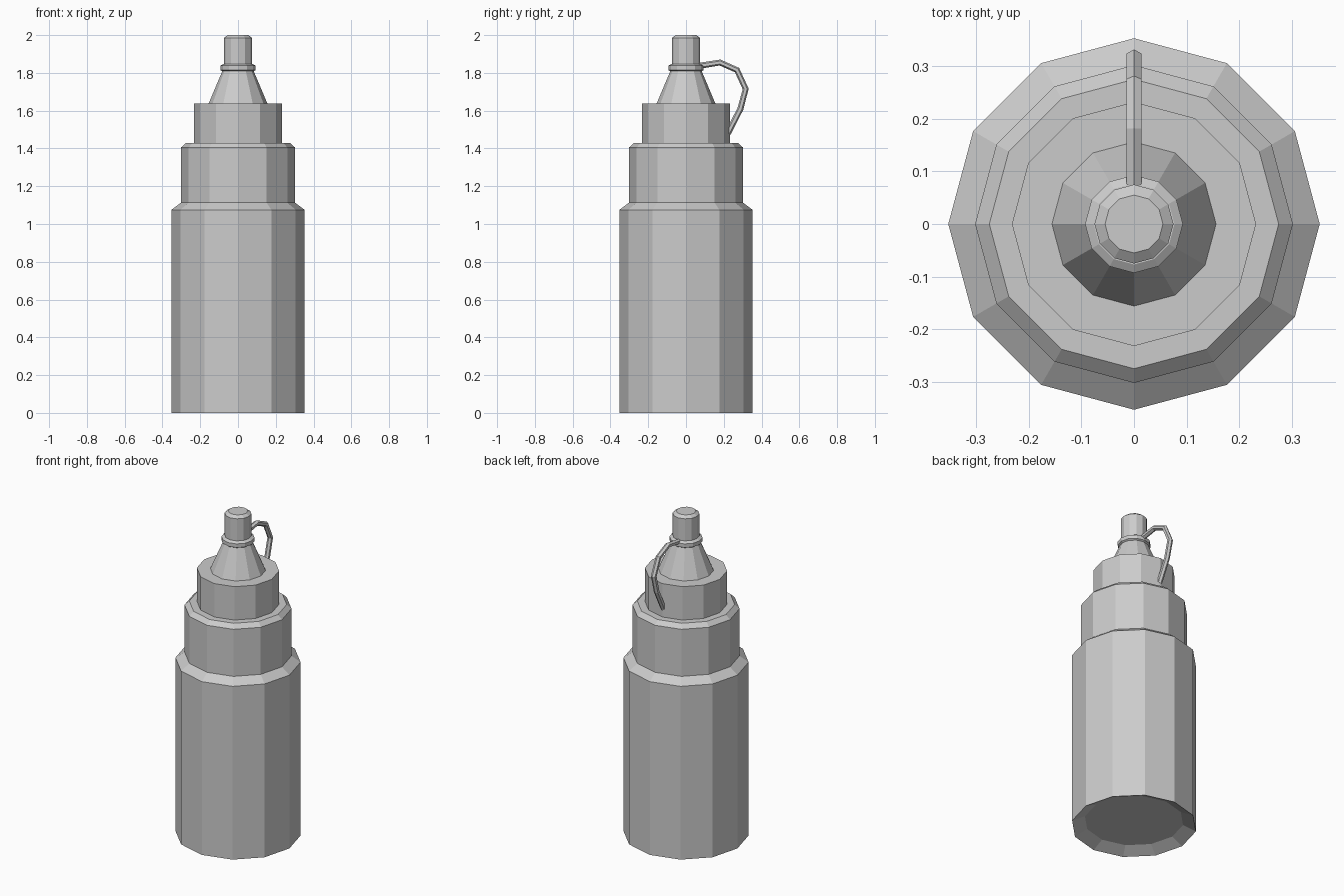
import bpy, bmesh
from math import sin, cos, pi, radians
from mathutils import Vector

cube = bpy.data.objects.get("Cube")
if cube:
    bpy.data.objects.remove(cube, do_unlink=True)

# One plain grey for the whole bottle
grey = bpy.data.materials.new("plain_grey")
grey.use_nodes = True
colour = (0.6, 0.6, 0.6, 1)
grey.diffuse_color = colour
grey.node_tree.nodes["Principled BSDF"].inputs["Base Color"].default_value = colour


def loft(name, rings):
    """Bridge equal-sized rings of points and cap both ends."""
    bm = bmesh.new()
    loops = [[bm.verts.new(p) for p in ring] for ring in rings]
    n = len(loops[0])
    for a, b in zip(loops, loops[1:]):
        for i in range(n):
            j = (i + 1) % n
            bm.faces.new((a[i], a[j], b[j], b[i]))
    bm.faces.new(loops[0])
    bm.faces.new(loops[-1])
    bmesh.ops.recalc_face_normals(bm, faces=bm.faces)
    mesh = bpy.data.meshes.new(name)
    bm.to_mesh(mesh)
    bm.free()
    mesh.materials.append(grey)
    obj = bpy.data.objects.new(name, mesh)
    bpy.context.collection.objects.link(obj)
    return obj


def turned(name, profile, sides=12):
    """Turn a (radius, height) profile around the z axis."""
    angles = [2 * pi * i / sides for i in range(sides)]
    return loft(name, [[(r * cos(a), r * sin(a), z) for a in angles]
                       for r, z in profile])


def tube(name, path, radius, sides=6):
    """Sweep a six-sided section along a (y, z) path, with mitred bends."""
    pts = [Vector((0, y, z)) for y, z in path]
    across = Vector((1, 0, 0))
    rings = []
    for i, p in enumerate(pts):
        before = (p - pts[max(i - 1, 0)]).normalized()
        after = (pts[min(i + 1, len(pts) - 1)] - p).normalized()
        out = across.cross((before + after).normalized())
        rings.append([p + radius * (out * cos(2 * pi * k / sides)
                                    + across * sin(2 * pi * k / sides))
                      for k in range(sides)])
    return loft(name, rings)


# Bottle with recessed base and sloping shoulder
turned("bottle_body", [(0.28, 0.035), (0.353, 0), (0.353, 1.075),
                       (0.302, 1.113)])
# Stepped collar and screw cap
turned("collar", [(0.302, 1.113), (0.302, 1.405), (0.275, 1.43)])
turned("screw_cap", [(0.232, 1.43), (0.232, 1.637)])
# Nozzle, retaining ring and tip cover
turned("nozzle_cone", [(0.156, 1.637), (0.082, 1.812)])
turned("retaining_ring", [(0.082, 1.808), (0.093, 1.815), (0.093, 1.838),
                          (0.077, 1.848)])
turned("tip_cover", [(0.075, 1.84), (0.075, 1.985), (0.055, 2.0)])
# Strap joining the ring to the screw cap
tube("cap_strap", [(0.074, 1.838), (0.18, 1.855), (0.27, 1.815),
                   (0.316, 1.715), (0.288, 1.61), (0.222, 1.48)], 0.016)
